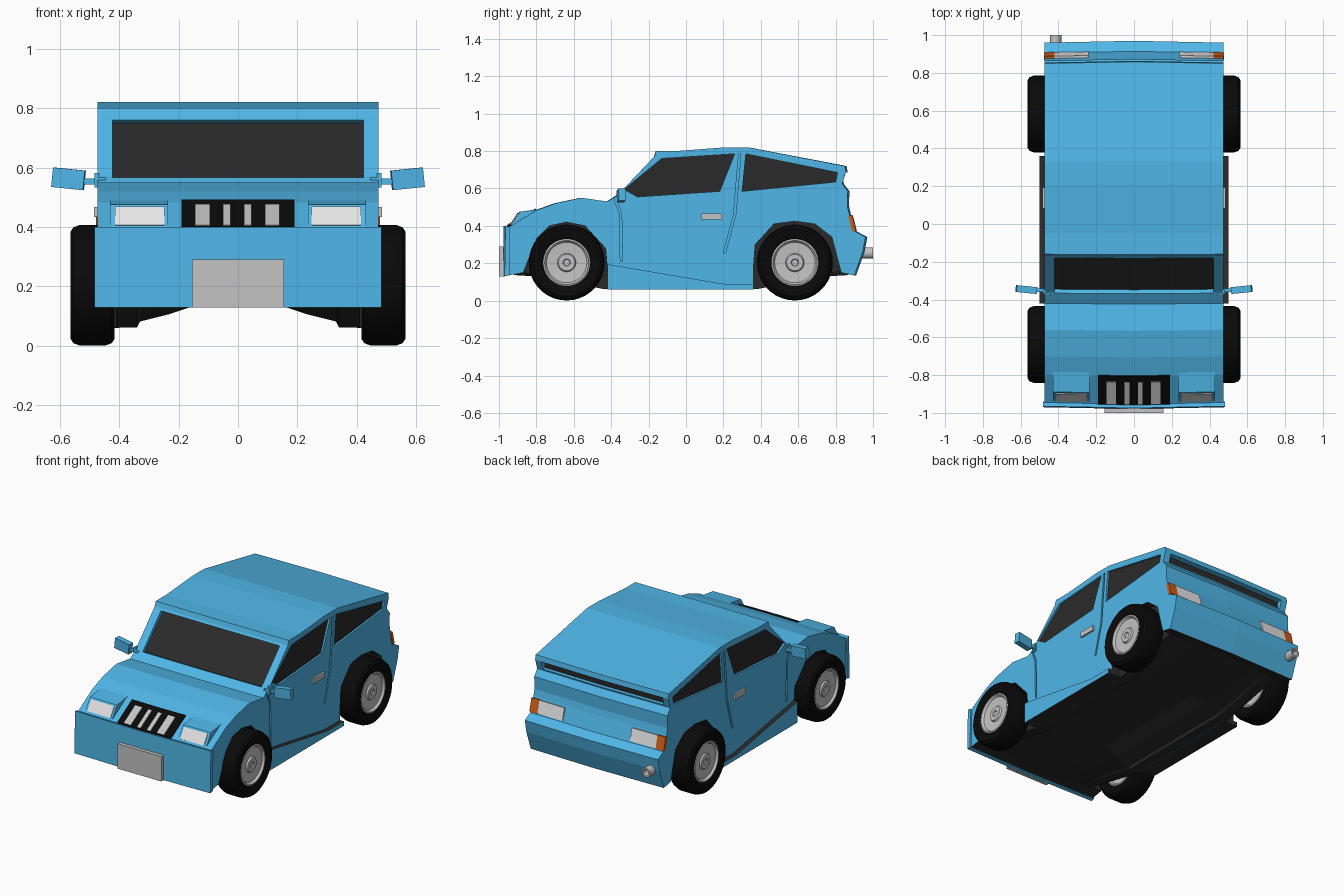
import bpy, bmesh, math
from mathutils import Matrix, Vector

if "Cube" in bpy.data.objects:
    bpy.data.objects.remove(bpy.data.objects["Cube"])


def material(name, r, g, b):
    m = bpy.data.materials.new(name)
    m.use_nodes = True
    m.diffuse_color = (r, g, b, 1)
    node = next(n for n in m.node_tree.nodes if n.type == 'BSDF_PRINCIPLED')
    node.inputs["Base Color"].default_value = (r, g, b, 1)
    return m


BLUE = material("sky blue paint", 0.083, 0.49, 0.84)
DARK = material("dark grey", 0.023, 0.023, 0.023)
BLACK = material("black rubber", 0.003, 0.003, 0.003)
GREY = material("light grey metal", 0.55, 0.55, 0.55)
LAMP = material("lamp white", 0.78, 0.78, 0.78)
ORANGE = material("orange lamp", 0.6, 0.11, 0.01)
HALF = 0.473


def finish(bm, name, mats, rule=None):
    bmesh.ops.recalc_face_normals(bm, faces=bm.faces)
    if rule:
        for f in bm.faces:
            f.material_index = rule(f)
    mesh = bpy.data.meshes.new(name)
    bm.to_mesh(mesh)
    bm.free()
    for m in mats:
        mesh.materials.append(m)
    ob = bpy.data.objects.new(name, mesh)
    bpy.context.collection.objects.link(ob)
    return ob


def loft(name, rings, mats, rule=None):
    bm = bmesh.new()
    loops = [[bm.verts.new(p) for p in ring] for ring in rings]
    n = len(loops[0])
    for a, b in zip(loops, loops[1:]):
        for i in range(n):
            j = (i + 1) % n
            bm.faces.new((a[i], a[j], b[j], b[i]))
    bm.faces.new(loops[0])
    bm.faces.new(loops[-1])
    return finish(bm, name, mats, rule)


def prism(name, profile, x0, x1, mats, rule=None):
    """Side profile (y, z) swept across x, bowed a little along the middle."""
    xs = sorted((x0, x1))
    if xs[0] < 0 < xs[1]:
        xs.insert(1, 0)
    bow = lambda x: 1 + 0.01 * max(0, 1 - abs(x) / HALF)
    rings = [[(x, y * bow(x), z) for y, z in profile] for x in xs]
    return loft(name, rings, mats, rule)


def slab(name, p, q, lo, hi, x0, x1, mat):
    """Plate lying along the line p-q, from offset lo to offset hi."""
    p, q = Vector(p), Vector(q)
    d = (q - p).normalized()
    n = Vector((-d.y, d.x))
    return prism(name, [p + n * lo, q + n * lo, q + n * hi, p + n * hi], x0, x1, [mat])


def box(name, size, loc, mat, rot=Matrix()):
    bm = bmesh.new()
    bmesh.ops.create_cube(bm, size=1, matrix=Matrix.Translation(loc) @ rot @ Matrix.Diagonal((*size, 1)))
    return finish(bm, name, [mat])


def lathe(name, profile, centre, mat, axis='X', segments=36):
    """Revolve (radius, distance along axis) points around an axis."""
    bm = bmesh.new()
    turn = Matrix() if axis == 'X' else Matrix.Rotation(math.pi / 2, 4, 'Z')
    verts = [bm.verts.new((a, 0, r)) for r, a in profile]
    edges = [bm.edges.new(e) for e in zip(verts, verts[1:])]
    bmesh.ops.spin(bm, geom=verts + edges, cent=(0, 0, 0), axis=(1, 0, 0),
                   angle=math.tau, steps=segments)
    bmesh.ops.remove_doubles(bm, verts=bm.verts, dist=0.0002)
    bm.transform(Matrix.Translation(centre) @ turn)
    ob = finish(bm, name, [mat])
    bpy.ops.object.select_all(action='DESELECT')
    ob.select_set(True)
    bpy.context.view_layer.objects.active = ob
    bpy.ops.object.shade_smooth_by_angle(angle=math.radians(30))
    return ob


def cut(target, cutter):
    cutter.hide_render = True
    mod = target.modifiers.new("cut", 'BOOLEAN')
    mod.operation, mod.solver, mod.object = 'DIFFERENCE', 'EXACT', cutter
    bpy.context.view_layer.objects.active = target
    bpy.ops.object.modifier_apply(modifier=mod.name)
    bpy.data.objects.remove(cutter)


# Body shell: bonnet, roof, tail, then the underside with both wheel arches
top = [(-.95, .135), (-.945, .395), (-.80, .483), (-.70, .52), (-.56, .55), (-.42, .53),
       (-.36, .57), (-.17, .77), (-.16, .80), (-.05, .80), (.21, .82), (.33, .82),
       (.85, .72), (.855, .69), (.835, .625), (.865, .585), (.863, .505), (.872, .465),
       (.905, .37), (.96, .34), (.945, .26), (.90, .135)]
under = [(.83, .15), (.78, .34), (.69, .41), (.58, .425), (.47, .41), (.37, .30), (.36, .165),
         (-.42, .165), (-.43, .28), (-.54, .40), (-.64, .42), (-.73, .40), (-.80, .33), (-.87, .15)]


def underside(f):
    c = f.calc_center_median()
    return int(abs(f.normal.x) < 0.9 and c.z < 0.43 and -0.93 < c.y < 0.88)


body = prism("body_shell", top + under, -HALF, HALF, [BLUE, DARK], underside)

# Windscreen and rear window, sunk into the shell
cut(body, prism("screen_cutter", [(-.342, .555), (-.15, .748), (-.22, .775), (-.405, .585)],
                -.422, .422, [BLUE]))
slab("windscreen", (-.342, .555), (-.15, .748), -.004, .004, -.422, .422, DARK)
cut(body, prism("rear_cutter", [(.81, .635), (.815, .685), (.95, .69), (.95, .63)],
                -.43, .43, [BLUE]))
slab("rear_window", (.815, .685), (.81, .635), -.004, .004, -.43, .43, DARK)


def ribbon(points, w=0.006):
    return [(y - w, z) for y, z in points] + [(y + w, z) for y, z in reversed(points)]


front_glass = [(-.33, .595), (-.26, .555), (.18, .585), (.26, .785), (-.13, .76)]
back_glass = [(.30, .585), (.32, .785), (.81, .685), (.80, .635)]
front_gap = ribbon([(-.37, .60), (-.375, .53), (-.35, .47), (-.345, .21)])
back_gap = ribbon([(.287, .785), (.26, .46), (.205, .255)])
sill = [(-.42, .06), (.36, .06), (.36, .09), (.20, .09), (-.42, .195)]
lower_door = [(-.42, .06), (.36, .06), (.36, .17), (-.42, .17)]
pod = [(-.94, .395), (-.888, .475), (-.78, .490), (-.78, .46), (-.90, .385)]
caps_blue = lambda f: int(abs(f.normal.x) < 0.9)

for s, side in ((1, "left"), (-1, "right")):
    # Side windows and door gaps
    for label, outline in (("front", front_glass), ("back", back_glass)):
        cut(body, prism("window_cutter", outline, s * .458, s * .6, [BLUE]))
        prism(f"{side}_{label}_window", outline, s * .453, s * .461, [DARK])
    for outline in (front_gap, back_gap):
        cut(body, prism("gap_cutter", outline, s * .445, s * .6, [BLUE]))

    # Sill and lower door
    prism(f"{side}_sill", sill, s * .42, s * .50, [BLUE, DARK], caps_blue)
    prism(f"{side}_lower_door", lower_door, s * .40, s * HALF, [BLUE, DARK], caps_blue)

    # Door handle and mirror
    box(f"{side}_door_handle", (.025, .11, .033), (s * .472, .137, .45), GREY)
    box(f"{side}_mirror_base", (.016, .03, .05), (s * .475, -.355, .557), BLUE)
    box(f"{side}_mirror_stalk", (.06, .018, .02), (s * .50, -.35, .553), BLUE)
    tilt = Matrix.Rotation(s * .1, 4, 'Z') @ Matrix.Rotation(-s * .1, 4, 'Y')
    box(f"{side}_mirror_head", (.108, .036, .066), (s * .57, -.347, .562), BLUE, tilt)

    # Headlamp in its pod, tail lamp with orange corner
    prism(f"{side}_headlamp_pod", pod, s * .235, s * .43, [BLUE])
    slab(f"{side}_headlamp", (-.932, .403), (-.893, .465), -.001, .006, s * .248, s * .414, LAMP)
    slab(f"{side}_tail_lamp", (.883, .455), (.903, .378), -.016, .005, s * .24, s * .42, LAMP)
    slab(f"{side}_tail_corner", (.883, .457), (.904, .374), -.016, .005, s * .42, s * .477, ORANGE)

    # Wheels, the same on both faces
    for label, y in (("front", -.638), ("back", .582)):
        centre = (s * .489, y, .204)
        tyre = [(.125, .063), (.14, .071), (.18, .074), (.195, .064), (.203, .042)]
        rim = [(.128, .063), (.118, .067), (.108, .053), (.05, .049), (.044, .059),
               (.02, .059), (.016, .053), (0, .053)]
        mirrored = lambda pts: pts + [(r, -a) for r, a in reversed(pts)]
        lathe(f"{side}_{label}_tyre", mirrored(tyre), centre, BLACK)
        lathe(f"{side}_{label}_rim", mirrored(rim[::-1]), centre, GREY)

# Arched floor pan, rising at both ends and filling the wheel wells
floor_edge = [(.41, .075), (.34, .075), (.33, .055), (.23, .03), (.14, .0)]
rings = []
for y, k, ceiling in ((-.92, -.4, .395), (-.44, 1, .44), (.38, 1, .44), (.87, -.4, .44)):
    half = [(x, y, .137 - k * drop) for x, drop in floor_edge]
    half.insert(0, (.41, y, ceiling))
    rings.append(half + [(-x, y, z) for x, y, z in reversed(half)])
loft("floor_pan", rings, [DARK])

# Front bumper and number plate
prism("front_bumper", [(-.97, .13), (-.965, .40), (-.94, .392), (-.945, .135)],
      -.483, .483, [BLUE])
box("front_plate", (.31, .024, .16), (0, -.988, .21), GREY)

# Grille with bars
low, high = (-.945, .394), (-.795, .485)
slab("grille", low, high, -.001, .008, -.19, .19, BLACK)
for i, (x0, x1) in enumerate(((-.145, -.095), (-.05, -.025), (.02, .045), (.09, .14))):
    slab(f"grille_bar_{i + 1}", (-.94, .397), (-.824, .467), .007, .012, x0, x1, GREY)

# Exhaust pipe, open at the end
lathe("exhaust_pipe", [(0, .86), (.03, .86), (.03, 1.0), (.02, 1.0), (.02, .95), (0, .95)],
      (-.415, 0, .255), GREY, 'Y', 20)
